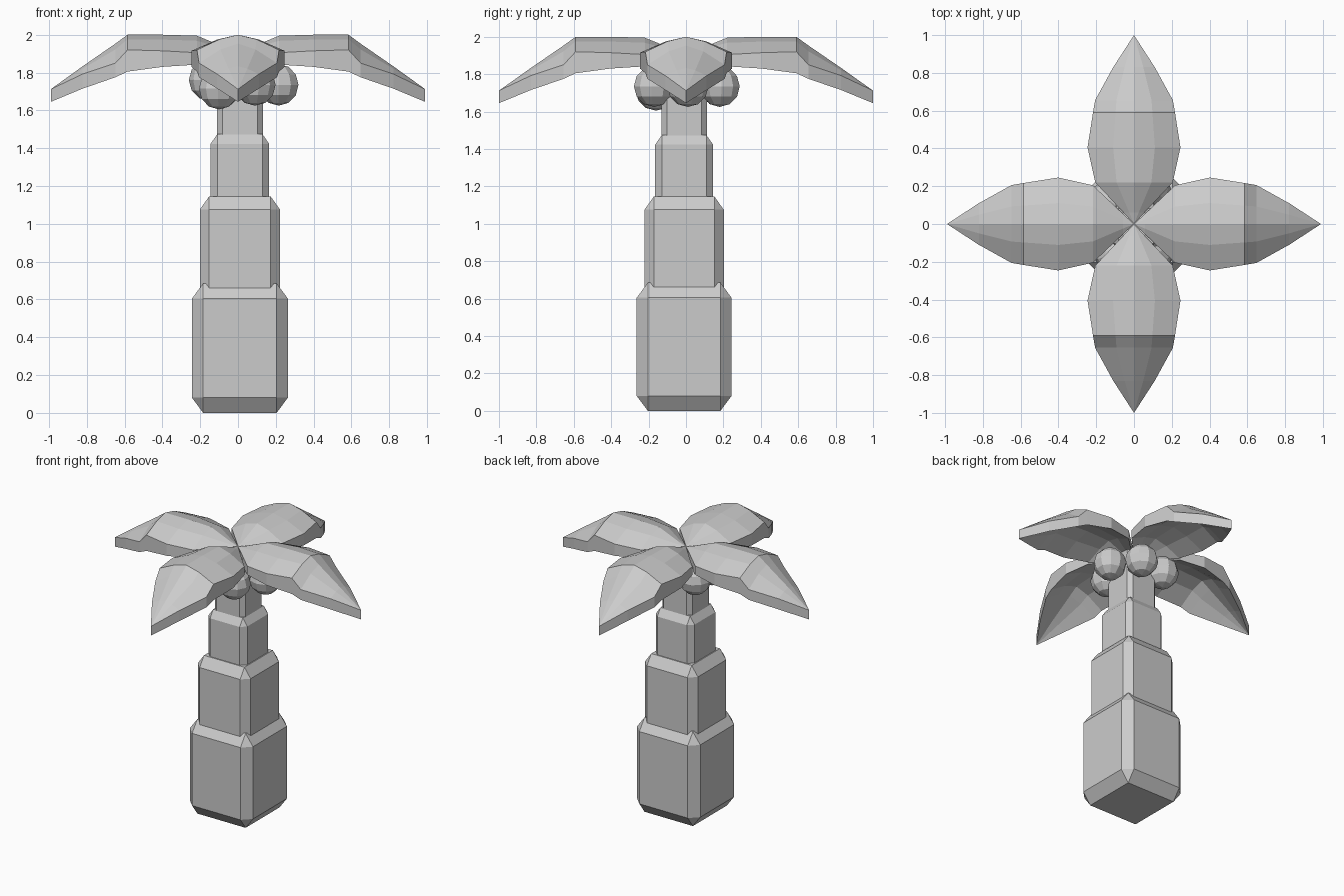
import bpy, bmesh, math
from mathutils import Matrix, Vector

if "Cube" in bpy.data.objects:
    bpy.data.objects.remove(bpy.data.objects["Cube"])


def finish(name, bm):
    bmesh.ops.remove_doubles(bm, verts=bm.verts, dist=0.001)
    bmesh.ops.recalc_face_normals(bm, faces=bm.faces)
    me = bpy.data.meshes.new(name)
    bm.to_mesh(me)
    bm.free()
    ob = bpy.data.objects.new(name, me)
    bpy.context.collection.objects.link(ob)
    return ob


# Trunk: stacked chamfered blocks (width, bottom z, top z)
def trunk_block(i, width, z0, z1):
    bm = bmesh.new()
    bmesh.ops.create_cube(bm, size=1)
    bmesh.ops.bevel(bm, geom=bm.edges[:], offset=0.117, segments=1,
                    affect='EDGES', profile=0.5)
    bmesh.ops.scale(bm, vec=(width, width, z1 - z0), verts=bm.verts)
    bmesh.ops.translate(bm, vec=(0.01, -0.01, (z0 + z1) / 2), verts=bm.verts)
    finish(f"trunk_block_{i}", bm)


blocks = [(0.507, 0, 0.685), (0.424, 0.55, 1.145),
          (0.31, 1.03, 1.475), (0.242, 1.40, 1.88)]
for i, b in enumerate(blocks):
    trunk_block(i, *b)

# Frond stations: distance, half width, ridge top, rim top, ridge bottom, rim bottom
stations = [
    (0.00, 0.000, 1.910, 1.910, 1.830, 1.830),
    (0.06, 0.055, 1.930, 1.910, 1.850, 1.835),
    (0.22, 0.205, 1.995, 1.905, 1.915, 1.842),
    (0.405, 0.246, 2.000, 1.915, 1.920, 1.830),
    (0.59, 0.217, 2.000, 1.920, 1.910, 1.805),
    (0.655, 0.206, 1.953, 1.850, 1.868, 1.775),
    (0.83, 0.110, 1.833, 1.792, 1.760, 1.715),
    (1.00, 0.000, 1.712, 1.712, 1.645, 1.645),
]
columns = [(-1, 1), (-0.45, 0.3), (0, 0), (0.45, 0.3), (1, 1)]


def frond(name, angle, length):
    bm = bmesh.new()
    rings = []
    for d, w, rt, et, rb, eb in stations:
        top = [bm.verts.new((d * length, w * s, rt + (et - rt) * f)) for s, f in columns]
        low = [bm.verts.new((d * length, w * s, rb + (eb - rb) * f)) for s, f in reversed(columns)]
        rings.append(top + low)
    n = len(rings[0])
    for a, b in zip(rings, rings[1:]):
        for k in range(n):
            j = (k + 1) % n
            bm.faces.new((a[k], b[k], b[j], a[j]))
    bmesh.ops.rotate(bm, verts=bm.verts, cent=(0, 0, 0),
                     matrix=Matrix.Rotation(angle, 3, 'Z'))
    finish(name, bm)


for i, side in enumerate(("right", "back", "left", "front")):
    frond(f"frond_{side}", i * math.pi / 2, 1.0 if i % 2 else 0.99)

# Coconuts clustered under the fronds
nuts = [(0.215, 0.01, 1.735), (0.085, 0.18, 1.735), (0.09, -0.17, 1.735),
        (-0.10, -0.16, 1.715), (-0.15, 0.11, 1.76)]
for i, p in enumerate(nuts):
    bm = bmesh.new()
    bmesh.ops.create_uvsphere(bm, u_segments=10, v_segments=6, radius=0.11)
    bmesh.ops.rotate(bm, verts=bm.verts, cent=(0, 0, 0),
                     matrix=Matrix.Rotation(0.4 * i, 3, 'Z'))
    bmesh.ops.translate(bm, vec=Vector(p), verts=bm.verts)
    finish(f"coconut_{i}", bm)
